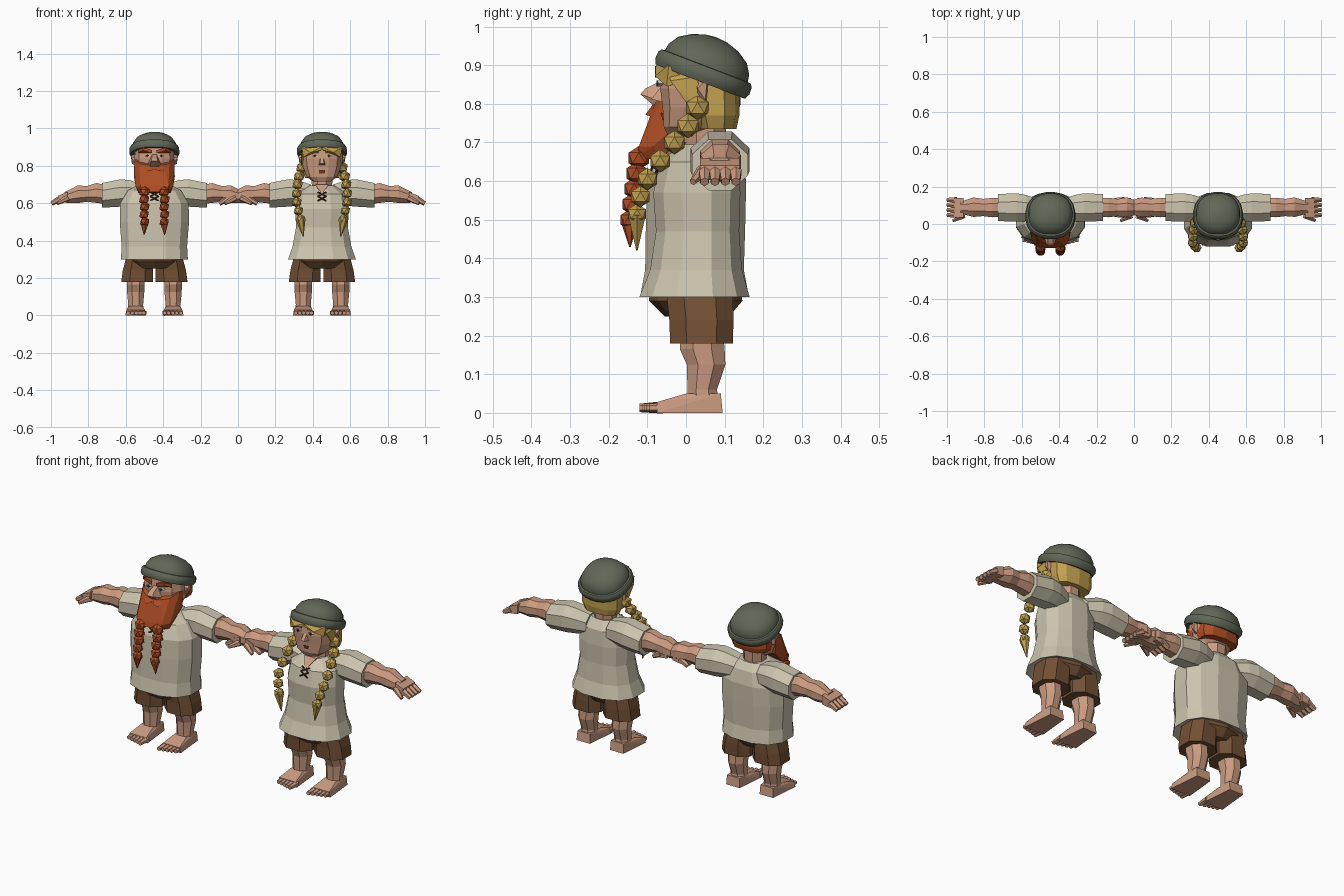
import bpy, bmesh, math
from mathutils import Vector, Matrix

if "Cube" in bpy.data.objects:
    bpy.data.objects.remove(bpy.data.objects["Cube"])


def material(name, *rgb):
    mat = bpy.data.materials.new(name)
    mat.use_nodes = True
    mat.diffuse_color = (*rgb, 1)
    mat.node_tree.nodes["Principled BSDF"].inputs["Base Color"].default_value = (*rgb, 1)
    return mat


LINEN = material("linen", .6, .55, .42)
SKIN = material("skin", .6, .33, .22)
FELT = material("green_grey_felt", .12, .135, .095)
BROWN = material("brown_cloth", .17, .08, .035)
GINGER = material("ginger_hair", .43, .075, .018)
BLOND = material("blond_hair", .55, .36, .08)
DARK = material("dark_brown", .05, .02, .012)
LIPS = material("lips", .25, .05, .03)
WHITE = material("eye_white", .7, .68, .6)

origin_x = 0   # centre of the figure being built
prefix = ""


def finish(name, bm, mat):
    """Turn a bmesh into a flat shaded object placed at the current figure."""
    bmesh.ops.recalc_face_normals(bm, faces=bm.faces)
    mesh = bpy.data.meshes.new(prefix + name)
    bm.to_mesh(mesh)
    bm.free()
    mesh.materials.append(mat)
    ob = bpy.data.objects.new(prefix + name, mesh)
    ob.location.x = origin_x
    bpy.context.collection.objects.link(ob)
    return ob


def loft(name, rings, mat, sides=8, axis="z", power=2, side=1):
    """Rings are (x, y, z, half_width, half_depth) stacked along an axis."""
    bm = bmesh.new()
    loops = []
    for x, y, z, a, b in rings:
        loop = []
        for i in range(sides):
            t = (i + .5) * math.tau / sides
            u, v = (math.copysign(abs(f) ** (2 / power), f) / math.cos(math.pi / sides)
                    for f in (math.cos(t), math.sin(t)))
            offset = (a * u, b * v, 0) if axis == "z" else (0, a * u, b * v)
            p = Vector((x, y, z)) + Vector(offset)
            p.x *= side
            loop.append(bm.verts.new(p))
        loops.append(loop)
    for low, high in zip(loops, loops[1:]):
        for i in range(sides):
            j = (i + 1) % sides
            bm.faces.new((low[i], low[j], high[j], high[i]))
    bm.faces.new(loops[0])
    bm.faces.new(loops[-1])
    return finish(name, bm, mat)


def hull(name, points, mat, side=1, both=False):
    """Convex faceted block; both=True mirrors the points across x."""
    bm = bmesh.new()
    for x, y, z in points:
        bm.verts.new((x * side, y, z))
        if both and x:
            bm.verts.new((-x * side, y, z))
    bmesh.ops.convex_hull(bm, input=bm.verts)
    bmesh.ops.dissolve_limit(bm, angle_limit=.02, verts=bm.verts, edges=bm.edges)
    return finish(name, bm, mat)


def rod(name, start, end, r1, r2, mat, side=1, sides=6):
    """Tapered stick between two points."""
    a, b = (Vector((p[0] * side, p[1], p[2])) for p in (start, end))
    turn = (b - a).to_track_quat("Z", "Y").to_matrix().to_4x4()
    bm = bmesh.new()
    bmesh.ops.create_cone(bm, cap_ends=True, segments=sides, radius1=r1, radius2=r2,
                          depth=(b - a).length, matrix=Matrix.Translation((a + b) / 2) @ turn)
    return finish(name, bm, mat)


def braid(name, path, tip, radius, mat, side):
    """Row of faceted beads ending in a pointed tuft."""
    for i, p in enumerate(path):
        bm = bmesh.new()
        place = Matrix.Translation((p[0] * side, p[1], p[2]))
        bmesh.ops.create_icosphere(bm, subdivisions=1, radius=radius * (1 - .03 * i), matrix=place)
        finish(f"{name}_bead_{i}", bm, mat)
    rod(name + "_tuft", path[-1], tip, radius * .8, .002, mat, side)


def hat():
    profile = [(.1, -.02), (.126, -.022), (.133, -.008), (.132, .012), (.126, .02), (.117, .021),
               (.114, .04), (.097, .066), (.065, .086), (.03, .097), (.004, .1)]
    ob = loft("hat", [(0, 0, z, r, r * .98) for r, z in profile], FELT, 24, power=2.3)
    ob.location.y, ob.location.z = .045, .878
    ob.rotation_euler.x = math.radians(-21)
    bpy.ops.object.select_all(action="DESELECT")
    ob.select_set(True)
    bpy.context.view_layer.objects.active = ob
    bpy.ops.object.shade_smooth_by_angle(angle=math.radians(40))


def limbs(s, label):
    # Sleeve and arm
    loft(label + "_sleeve", [(.06, .07, .645, .06, .055), (.13, .085, .655, .07, .068),
                             (.18, .088, .655, .076, .073), (.28, .088, .642, .072, .066),
                             (.28, .088, .642, .055, .052)], LINEN, axis="x", side=s)
    loft(label + "_arm", [(.25, .088, .645, .05, .05), (.31, .088, .655, .052, .053),
                          (.36, .088, .65, .046, .042), (.41, .09, .648, .052, .047),
                          (.46, .088, .635, .038, .034), (.48, .088, .632, .042, .028)],
         SKIN, axis="x", side=s)
    # Hand
    hull(label + "_palm", [(x, y, z) for x, top, low in ((.465, .66, .61), (.515, .64, .603))
                           for y in (.036, .138) for z in (top, low)], SKIN, s)
    for i in range(4):
        y = .048 + .027 * i
        rod(f"{label}_finger_{i}", (.505, y, .624), (.55, y, .598), .017, .012, SKIN, s)
    rod(label + "_thumb", (.465, .045, .628), (.52, .018, .598), .018, .009, SKIN, s)
    # Shorts leg, shin, foot
    loft(label + "_shorts_leg", [(.092, .04, .18, .084, .08), (.088, .04, .24, .08, .082),
                                 (.08, .035, .31, .07, .085)], BROWN, 8, power=2.4, side=s)
    loft(label + "_shin", [(.1, .045, .02, .042, .042), (.1, .042, .06, .04, .038),
                           (.1, .052, .125, .046, .05), (.1, .042, .165, .047, .058),
                           (.1, .042, .2, .048, .055)], SKIN, 8, side=s)
    foot = [(x, y, z) for w, y, z in ((.04, .095, 0), (.038, .09, .05), (.036, 0, .05),
                                      (.056, -.075, 0), (.05, -.075, .028))
            for x in (.1 - w, .1 + w)]
    hull(label + "_foot", foot, SKIN, s)
    for i in range(5):
        x = .056 + .021 * i
        rod(f"{label}_toe_{i}", (x, -.06, .014), (x, -.12 + .006 * i, .013),
            .016 - .001 * i, .011, SKIN, s)
    # Ear and eye
    hull(label + "_ear", [(.09, .025, .86), (.09, .06, .86), (.128, .055, .865), (.122, .03, .84),
                          (.12, .05, .81), (.09, .03, .8), (.09, .055, .8)], SKIN, s)
    for part, w, y, mat in (("eye", .016, -.073, WHITE), ("iris", .008, -.077, DARK)):
        hull(f"{label}_{part}", [(.037 + dx * w, y + dy, .853 + dz * .008) for dx, dz in
                                 ((-1, 0), (0, 1), (1, 0), (0, -1)) for dy in (0, .03)], mat, s)


def body(tunic, lace_y):
    # Torso, pelvis and neck
    loft("tunic", [(0, .025, .31, .15, .11)] + [(0, *ring) for ring in tunic], LINEN, 12, power=2.4)
    loft("pelvis", [(0, .028, .25, .1, .08), (0, .025, .29, .145, .115),
                    (0, .025, .34, .145, .11)], BROWN, 10)
    loft("neck", [(0, .048, .62, .05, .05), (0, .05, .76, .058, .055)], SKIN)
    # Head
    loft("head", [(0, -.005, .715, .045, .04), (0, .005, .74, .08, .062), (0, .025, .79, .1, .085),
                  (0, .03, .84, .106, .096), (0, .035, .9, .1, .095)], SKIN, 12, power=2.5)
    hat()
    # Crossed lacing at the collar
    for s in (-1, 1):
        for z in (.625, .648):
            y = lace_y + (z - .625) * .45
            rod("collar_lace", (-.022, y, z - .012), (.022, y + .008, z + .012), .004, .004, DARK, s)
    for s, label in ((1, "left"), (-1, "right")):
        limbs(s, label)


# ---- Bearded man
origin_x, prefix = -.447, "man_"
body([(.022, .3, .178, .14), (.022, .37, .174, .127), (.025, .5, .184, .128),
      (.028, .6, .182, .127), (.035, .67, .14, .105), (.048, .705, .07, .062)], -.094)
loft("back_hair", [(0, .075, .775, .096, .056), (0, .075, .8, .104, .063),
                   (0, .07, .88, .1, .068)], GINGER, 10, power=2.5)
hull("nose", [(.012, -.055, .865), (.038, -.06, .805), (.018, -.118, .825),
              (.022, -.085, .797), (.014, -.105, .84)], SKIN, both=True)
hull("beard", [(.107, .02, .835), (.107, -.015, .835), (.08, -.062, .812), (.05, -.079, .805),
               (.109, -.03, .74), (.1, -.085, .69), (.075, -.122, .69), (.06, -.128, .66),
               (.085, -.07, .655), (.1, .02, .74)], GINGER, both=True)
for s, label in ((1, "left"), (-1, "right")):
    hull(label + "_moustache", [(.004, -.085, .8), (.004, -.098, .78), (.06, -.08, .79),
                                (.07, -.085, .765), (.03, -.105, .772), (.03, -.06, .78)], GINGER, s)
    hull(label + "_brow", [(x, y, z + dz) for x, y, z in ((.012, -.08, .868), (.06, -.08, .882),
                                                        (.088, -.05, .87), (.04, -.05, .875))
                           for dz in (0, .016)], GINGER, s)
    braid(label + "_beard_braid", [(.052 + .003 * (i % 2), -.122 - .006 * i, .66 - .04 * i)
                                   for i in range(5)], (.055, -.145, .43), .031, GINGER, s)

# ---- Braided woman
origin_x, prefix = .449, "woman_"
body([(.022, .3, .18, .142), (.026, .37, .156, .118), (.03, .47, .138, .107),
      (.028, .57, .142, .112), (.035, .65, .132, .1), (.046, .695, .065, .058)], -.08)
hull("neckline", [(.036, -.022, .7), (.036, 0, .7), (.003, -.07, .652), (.003, -.04, .65)],
     SKIN, both=True)
loft("back_hair", [(0, .078, .735, .09, .05), (0, .075, .77, .104, .06),
                   (0, .07, .88, .106, .068)], BLOND, 10, power=2.5)
hull("nose", [(.008, -.06, .85), (.018, -.062, .805), (.01, -.09, .812)], SKIN, both=True)
hull("lips", [(.022, -.052, .77), (.01, -.064, .778), (0, -.066, .774), (.01, -.06, .758),
              (.01, -.04, .765)], LIPS, both=True)
path = [(.108, .03, .79), (.122, .005, .743), (.13, -.03, .7), (.135, -.067, .652),
        (.135, -.1, .605), (.125, -.118, .56), (.114, -.127, .515)]
for s, label in ((1, "left"), (-1, "right")):
    # Swept fringe and side lock
    hull(label + "_fringe", [(.002, -.078, .9), (.002, -.078, .885), (.06, -.08, .872),
                             (.1, -.05, .845), (.108, -.045, .9), (.1, 0, .86), (.04, -.04, .9)],
         BLOND, s)
    hull(label + "_side_lock", [(.095, -.045, .88), (.11, -.04, .86), (.113, .03, .87),
                                (.112, .04, .78), (.108, .01, .79), (.09, .03, .78)], BLOND, s)
    rod(label + "_brow", (.018, -.071, .872), (.055, -.069, .873), .004, .003, BLOND, s)
    braid(label + "_braid", path, (.1, -.127, .42), .033, BLOND, s)
